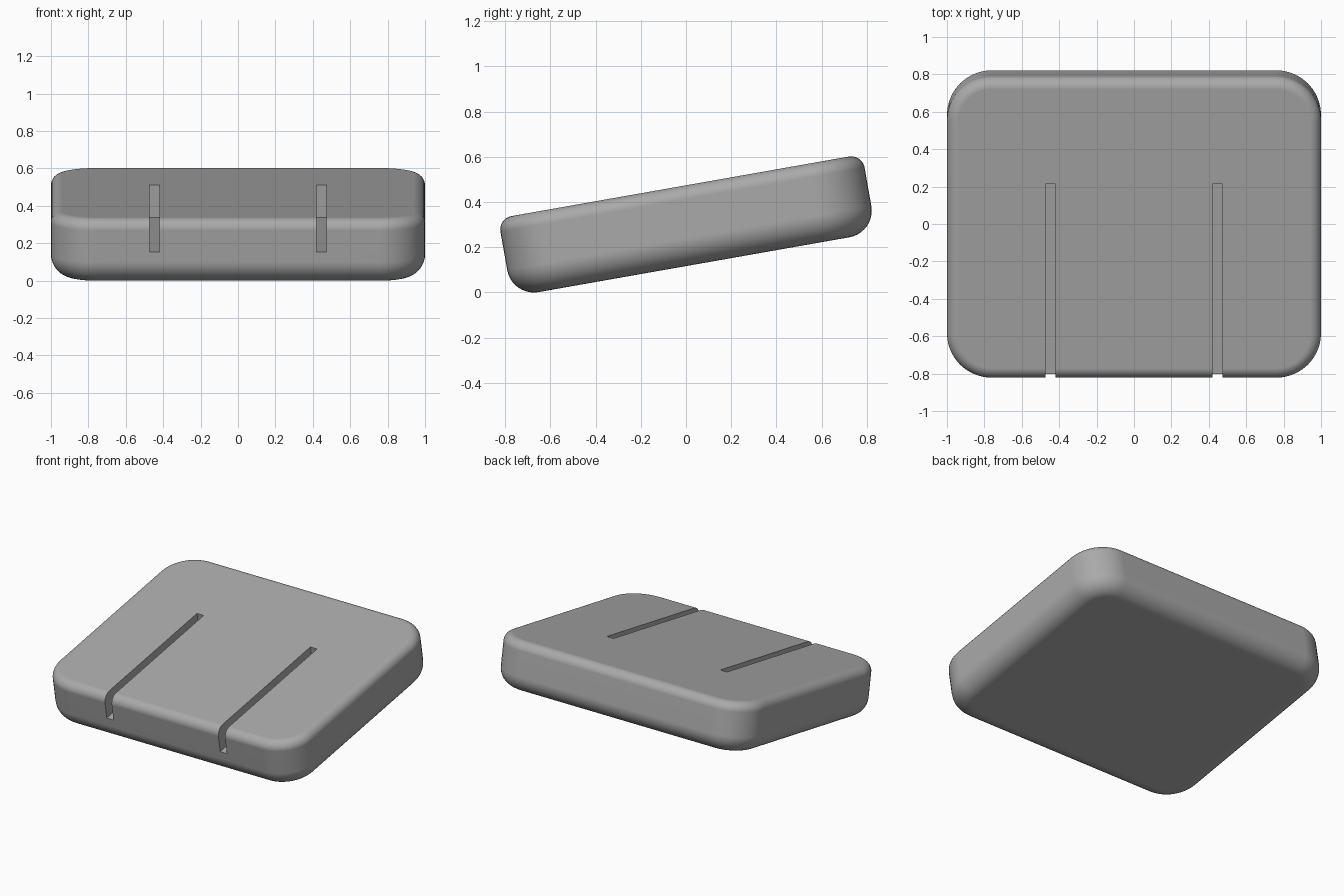
import bpy, bmesh
from math import sin, cos, pi, radians
from mathutils import Matrix

if "Cube" in bpy.data.objects:
    bpy.data.objects.remove(bpy.data.objects["Cube"])

WIDTH, LENGTH, THICK = 2.0, 1.636, 0.352
CORNER = 0.24                 # plan corner radius
TOP_R, BOTTOM_R = 0.06, 0.12  # edge roundings
STEPS = 10

grey = bpy.data.materials.new("mid_grey")
grey.use_nodes = True
colour = (0.4, 0.4, 0.4, 1)
grey.diffuse_color = colour
grey.node_tree.nodes["Principled BSDF"].inputs["Base Color"].default_value = colour


def make_object(name, bm):
    bmesh.ops.recalc_face_normals(bm, faces=bm.faces)
    mesh = bpy.data.meshes.new(name)
    bm.to_mesh(mesh)
    bm.free()
    mesh.materials.append(grey)
    obj = bpy.data.objects.new(name, mesh)
    bpy.context.collection.objects.link(obj)
    return obj


def outline(bm, inset, z):
    """Rounded rectangle ring of vertices, shrunk by inset."""
    ring = []
    r = CORNER - inset
    for q, (sx, sy) in enumerate([(1, 1), (-1, 1), (-1, -1), (1, -1)]):
        for i in range(STEPS + 1):
            a = (q + i / STEPS) * pi / 2
            ring.append(bm.verts.new((sx * (WIDTH / 2 - CORNER) + r * cos(a),
                                      sy * (LENGTH / 2 - CORNER) + r * sin(a), z)))
    return ring


# Slab: edge profile of (inset, height) swept as stacked rounded outlines
angles = [i / STEPS * pi / 2 for i in range(STEPS + 1)]
profile = [(BOTTOM_R * (1 - sin(a)), -THICK / 2 + BOTTOM_R * (1 - cos(a))) for a in angles]
profile += [(TOP_R * (1 - cos(a)), THICK / 2 - TOP_R * (1 - sin(a))) for a in angles]
bm = bmesh.new()
rings = [outline(bm, inset, z) for inset, z in profile]
for low, high in zip(rings, rings[1:]):
    for i in range(len(low)):
        j = (i + 1) % len(low)
        bm.faces.new((low[i], low[j], high[j], high[i]))
bm.faces.new(rings[0])
bm.faces.new(rings[-1])
slab = make_object("slotted_slab", bm)

# Two slots, open at the front and top, half the slab deep
SLOT_END, SLOT_START = 0.244, -1.0
bm = bmesh.new()
for side in (-1, 1):
    place = Matrix.Translation((side * 0.447, (SLOT_START + SLOT_END) / 2, 0.2))
    size = Matrix.Diagonal((0.053, SLOT_END - SLOT_START, 0.4, 1))
    bmesh.ops.create_cube(bm, size=1, matrix=place @ size)
cutter = make_object("slot_cutter", bm)
cutter.hide_render = True

cut = slab.modifiers.new("slots", "BOOLEAN")
cut.object = cutter
cut.solver = "EXACT"
bpy.context.view_layer.objects.active = slab
slab.select_set(True)
bpy.ops.object.modifier_apply(modifier=cut.name)
bpy.data.objects.remove(cutter)

# Smooth roundings, crisp slots, flat broad faces
bpy.ops.object.select_all(action="DESELECT")
slab.select_set(True)
bpy.ops.object.shade_smooth_by_angle(angle=radians(30))
weighted = slab.modifiers.new("even_shading", "WEIGHTED_NORMAL")
weighted.keep_sharp = True

# Tilt up toward the back and rest on the ground
slab.rotation_euler.x = radians(10)
bpy.context.view_layer.update()
turned = [slab.matrix_world @ v.co for v in slab.data.vertices]
slab.location.y = -(min(p.y for p in turned) + max(p.y for p in turned)) / 2
slab.location.z = -min(p.z for p in turned)
